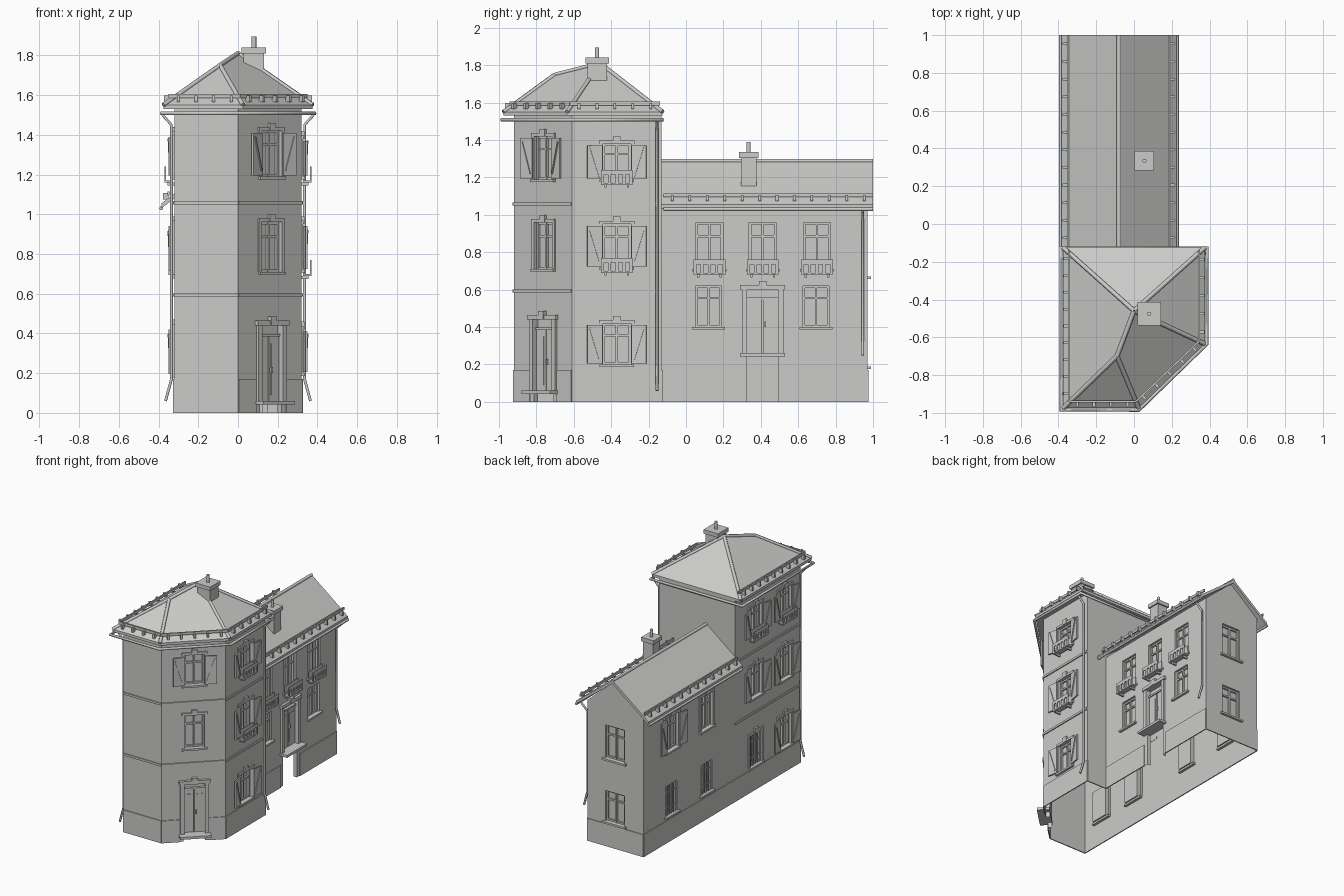
import bpy, bmesh, math
from mathutils import Vector, Matrix

if "Cube" in bpy.data.objects:
    bpy.data.objects.remove(bpy.data.objects["Cube"])

stone = bpy.data.materials.new("pale_grey")
stone.use_nodes = True
stone.diffuse_color = (0.6, 0.6, 0.59, 1)
stone.node_tree.nodes["Principled BSDF"].inputs["Base Color"].default_value = (0.6, 0.6, 0.59, 1)

parts = {}


def part(name):
    return parts.setdefault(name, bmesh.new())


def face(name, points):
    bm = part(name)
    return bm.faces.new([bm.verts.new(p) for p in points])


def box(name, lo, hi, frame=Matrix()):
    """Box between two corners, placed by a frame matrix."""
    lo, hi = Vector(lo), Vector(hi)
    bm = part(name)
    fit = Matrix.Translation((lo + hi) / 2) @ Matrix.Diagonal((*(hi - lo), 1))
    verts = bmesh.ops.create_cube(bm, size=1, matrix=frame @ fit)["verts"]
    bmesh.ops.recalc_face_normals(bm, faces=list({f for v in verts for f in v.link_faces}))


def pipe(name, points, radius, closed=False):
    curve = bpy.data.curves.new(name, "CURVE")
    curve.dimensions = "3D"
    curve.bevel_depth, curve.bevel_resolution = radius, 1
    curve.use_fill_caps = True
    line = curve.splines.new("POLY")
    line.points.add(len(points) - 1)
    for pt, co in zip(line.points, points):
        pt.co = (*co, 1)
    line.use_cyclic_u = closed
    curve.materials.append(stone)
    bpy.context.collection.objects.link(bpy.data.objects.new(name, curve))


def wall_frame(p, q):
    """Local axes: along the wall, outward, up."""
    d = (Vector(q) - Vector(p)).normalized()
    return Matrix(((d.x, d.y, 0, p[0]), (d.y, -d.x, 0, p[1]), (0, 0, 1, 0), (0, 0, 0, 1)))


def window(F, c, w, z0, z1, style):
    l, r, mid = c - w / 2, c + w / 2, (z0 + z1) / 2

    def put(name, a, b):
        box(name, a, b, F)
    # casement frame and glazing bars
    for a, b in ((l, l + .012), (c - .006, c + .006), (r - .012, r)):
        put("window_frames", (a, -.028, z0), (b, -.014, z1))
    for z in (z0, z0 + (z1 - z0) * .68, z1 - .012):
        put("window_frames", (l, -.028, z), (r, -.016, z + .012))
    if "plain" not in style:
        # stone surround with shoulders and keystone
        put("surrounds", (l - .02, -.002, z1), (r + .02, .01, z1 + .018))
        put("surrounds", (c - .02, -.002, z1), (c + .02, .014, z1 + .04))
        for x in (l - .01, r + .01):
            put("surrounds", (x - .01, -.002, z0), (x + .01, .007, z1))
    put("sills", (l - .018, -.02, z0 - .014), (r + .018, .018, z0))
    if "shutter" in style:
        for s in (-1, 1):
            hinge = Matrix.Translation((c + s * (w / 2 + .004), .008, 0))
            swing = F @ hinge @ Matrix.Rotation(s * .15, 4, "Z")
            a, b = sorted((0, s * .08))
            box("shutters", (a, 0, z0 + .005), (b, .01, z1 - .01), swing)
            tilt = swing @ Matrix.Translation((s * .04, .012, mid)) @ Matrix.Rotation(s * .3, 4, "Y")
            box("shutter_braces", (-.004, -.004, -.09), (.004, .004, .09), tilt)
    if "bars" in style:
        for i in range(5):
            x = l + w * (i + .5) / 5
            put("window_bars", (x - .004, -.01, z0), (x + .004, -.002, z1))
        for z in (z0 + .06, z1 - .06):
            put("window_bars", (l, -.008, z), (r, -.003, z + .007))
    if "planter" in style:
        put("planters", (c - .085, .008, z0 - .03), (c + .085, .014, z0 + .05))
        put("planters", (c - .085, .008, z0 - .03), (c + .085, .05, z0 - .02))
        put("planters", (c - .085, .044, z0 + .025), (c + .085, .05, z0 + .05))
        for i in range(5):
            x = c - .085 + i * .0385
            put("planters", (x, .042, z0 - .03), (x + .016, .05, z0 + .05))
        for x in (c - .06, c + .06):
            put("planter_brackets", (x - .006, 0, z0 - .045), (x + .006, .035, z0 - .03))


def door(F, c, w, z0, z1):
    l, r = c - w / 2, c + w / 2
    for a, b in ((l, c - .003), (c + .003, r)):
        box("door_leaves", (a, -.03, z0), (b, -.018, z1 - .05), F)
        box("door_panels", (a + .014, -.02, z0 + .03), (b - .014, -.014, z1 - .09), F)
    box("door_transom", (l, -.03, z1 - .055), (r, -.01, z1 - .042), F)
    box("door_handle", (c + .01, -.02, z0 + .14), (c + .018, -.004, z0 + .17), F)
    for x in (l - .012, r + .012):
        box("door_surround", (x - .014, -.002, z0), (x + .014, .014, z1), F)
    box("door_surround", (l - .035, -.002, z1), (r + .035, .02, z1 + .025), F)
    box("door_surround", (c - .02, -.002, z1), (c + .02, .024, z1 + .045), F)
    box("doorstep", (l - .035, -.03, z0 - .018), (r + .035, .06, z0), F)


def wall(p, q, z0, z1, holes=(), plinth=True):
    """Wall sheet with recessed openings: (centre, width, bottom, top, style)."""
    F, length = wall_frame(p, q), (Vector(q) - Vector(p)).length

    def quad(name, *pts):
        face(name, [F @ Vector(t) for t in pts])
    cuts = [(c - w / 2, c + w / 2, 0 if s == "door" else a, b) for c, w, a, b, s in holes]
    us = sorted({0, length, *[h[0] for h in cuts], *[h[1] for h in cuts]})
    vs = sorted({z0, z1, *[h[2] for h in cuts], *[h[3] for h in cuts]})
    for a, b in zip(us, us[1:]):
        for c, d in zip(vs, vs[1:]):
            x, z = (a + b) / 2, (c + d) / 2
            if not any(h[0] < x < h[1] and h[2] < z < h[3] for h in cuts):
                quad("walls", (a, 0, c), (b, 0, c), (b, 0, d), (a, 0, d))
    for (a, b, c, d), (mid, w, low, top, style) in zip(cuts, holes):
        e = -.03
        quad("reveals", (a, 0, c), (a, e, c), (a, e, d), (a, 0, d))
        quad("reveals", (b, e, c), (b, 0, c), (b, 0, d), (b, e, d))
        quad("reveals", (a, e, d), (b, e, d), (b, 0, d), (a, 0, d))
        quad("reveals", (a, 0, low), (b, 0, low), (b, e, low), (a, e, low))
        quad("panes", (a, e, low), (b, e, low), (b, e, d), (a, e, d))
        if style == "door":
            door(F, mid, w, low, top)
        else:
            window(F, mid, w, low, top, style)
    if plinth:
        stops = [0] + [x for h in cuts if h[2] == 0 for x in (h[0] - .03, h[1] + .03)] + [length]
        for a, b in zip(stops[::2], stops[1::2]):
            box("plinth", (a, -.002, 0), (b, .006, .17), F)
    return F, length


# Footprint corners, anticlockwise from the front
A, B, C, D = (-.32, -.92), (0, -.92), (.32, -.61), (.32, -.13)
E, G, H, K = (.15, -.13), (.15, .97), (-.32, .97), (-.32, -.13)
TOP, EAVE = 1.54, 1.07

# Tower walls
tower = [wall(A, B, 0, TOP),
         wall(B, C, 0, TOP, [(.23, .15, .06, .44, "door"), (.23, .14, .71, .96, "trim"),
                             (.23, .14, 1.19, 1.42, "shutter")]),
         wall(C, D, 0, TOP, [(.24, .15, .2, .42, "shutter"), (.24, .15, .72, .95, "shutter planter"),
                             (.24, .15, 1.19, 1.38, "shutter planter")]),
         wall(K, A, 0, TOP, [(u, .14, a, b, s) for u in (.25, .6) for a, b, s in
                             ((.19, .43, "bars" if u < .5 else "shutter"), (.71, .95, "shutter"),
                              (1.19, 1.4, "shutter planter"))])]
wall(D, E, 0, TOP)
wall(E, K, .9, TOP, plinth=False)

# Storey bands around the tower
for F, length in tower:
    for z in (.585, 1.05):
        box("storey_bands", (0, -.002, z), (length, .008, z + .016), F)

# Wing walls
wall(E, G, 0, EAVE, [(.25, .14, .4, .62, "plain"), (.54, .17, .26, .6, "door"),
                     (.825, .14, .4, .62, "plain")]
     + [(u, .145, .71, .96, "plain planter") for u in (.255, .54, .83)])
wall(G, H, 0, EAVE, [(.23, .16, .19, .42, "plain"), (.23, .16, .67, .92, "plain")])
wall(H, K, 0, EAVE, [(.34, .13, .2, .43, "plain bars"), (.76, .13, .2, .43, "plain bars"),
                     (.34, .15, .69, .95, "shutter"), (.76, .14, .69, .95, "trim")])
face("gable", [(.15, .97, EAVE), (-.32, .97, EAVE), (-.08, .97, 1.27)])

# Tower roof: eave ring, two ridge points, fascia and soffit
eave = [(-.375, -.975), (.025, -.975), (.375, -.635), (.375, -.125), (-.375, -.125)]
low, high = [Vector((*p, 1.53)) for p in eave], [Vector((*p, 1.55)) for p in eave]
peak, nose = Vector((0, -.46, 1.81)), Vector((-.09, -.7, 1.75))
for ring in ([high[0], high[1], nose], [high[1], high[2], peak, nose], [high[2], high[3], peak],
             [high[3], high[4], peak], [high[4], high[0], nose, peak], low[::-1]):
    face("tower_roof", ring)
for i in range(5):
    j = (i + 1) % 5
    face("tower_roof", [low[i], low[j], high[j], high[i]])
for a, b in ((high[0], nose), (high[1], nose), (nose, peak), (high[2], peak), (high[3], peak), (high[4], peak)):
    pipe("hip_cap", [a, b], .012)

# Wing roof: gable profile drawn along the wing
profile = [(-.385, 1.03), (-.08, 1.265), (.225, 1.03), (.225, 1.055), (-.08, 1.29), (-.385, 1.055)]
near, far = ([Vector((x, y, z)) for x, z in profile] for y in (-.13, 1))
for i in range(6):
    j = (i + 1) % 6
    face("wing_roof", [near[i], near[j], far[j], far[i]])
for end in (near, far):
    face("wing_roof", [end[0], end[1], end[4], end[5]])
    face("wing_roof", [end[1], end[2], end[3], end[4]])
bmesh.ops.recalc_face_normals(part("wing_roof"), faces=part("wing_roof").faces)
pipe("ridge_cap", [(-.08, -.13, 1.288), (-.08, 1, 1.288)], .012)

# Gutters
pipe("tower_gutter", [(x * 1.03, y - .01 if y < -.9 else y, 1.508) for x, y in eave], .01, True)
for x in (-.387, .227):
    pipe("wing_gutter", [(x, -.12, 1.03), (x, 1, 1.03)], .01)


def snow_guard(p, q, inward):
    """Rail with brackets parallel to an eave."""
    p, q = Vector(p), Vector(q)
    F = wall_frame(p.xy, q.xy)
    length = (q - p).length
    box("snow_rail", (0, -.005, p.z), (length, .005, p.z + .02), F)
    count = round(length / .09)
    for i in range(count):
        u = (i + .5) * length / count
        box("snow_brackets", (u - .007, 0, p.z - .02), (u + .007, inward, p.z + .012), F)


rail = [(-.345, -.94, 1.585), (.01, -.94, 1.585), (.345, -.62, 1.585), (.345, -.14, 1.585), (-.345, -.14, 1.585)]
for i in (0, 1, 2, 4):
    snow_guard(rail[i], rail[(i + 1) % 5], .028)
snow_guard((.19, -.12, 1.095), (.19, 1, 1.095), .028)
snow_guard((-.35, 1, 1.095), (-.35, -.12, 1.095), .028)

# Downpipes with kicked outlets
for x, y, s, top, foot, eave_x in ((.335, -.155, 1, 1.5, .17, .38), (-.335, -.9, -1, 1.5, .17, -.38),
                                   (.167, .945, 1, 1.02, .36, .22)):
    pipe("downpipe", [(eave_x, y, top), (x, y, top - .05), (x, y, foot), (x + s * .03, y, foot - .11)], .008)

# Chimneys with cap and pot
for x, y, r, base, top in ((.08, -.475, .052, 1.7, 1.81), (.055, .335, .042, 1.15, 1.305)):
    box("chimney_stacks", (x - r, y - r, base), (x + r, y + r, top))
    r += .01
    box("chimney_caps", (x - r, y - r, top), (x + r, y + r, top + .03))
    pipe("chimney_pot", [(x, y, top + .02), (x, y, top + .085)], .012)

# Turn the gathered parts into objects
for name, bm in parts.items():
    mesh = bpy.data.meshes.new(name)
    bmesh.ops.remove_doubles(bm, verts=bm.verts, dist=.0001)
    bm.to_mesh(mesh)
    bm.free()
    mesh.materials.append(stone)
    bpy.context.collection.objects.link(bpy.data.objects.new(name, mesh))
